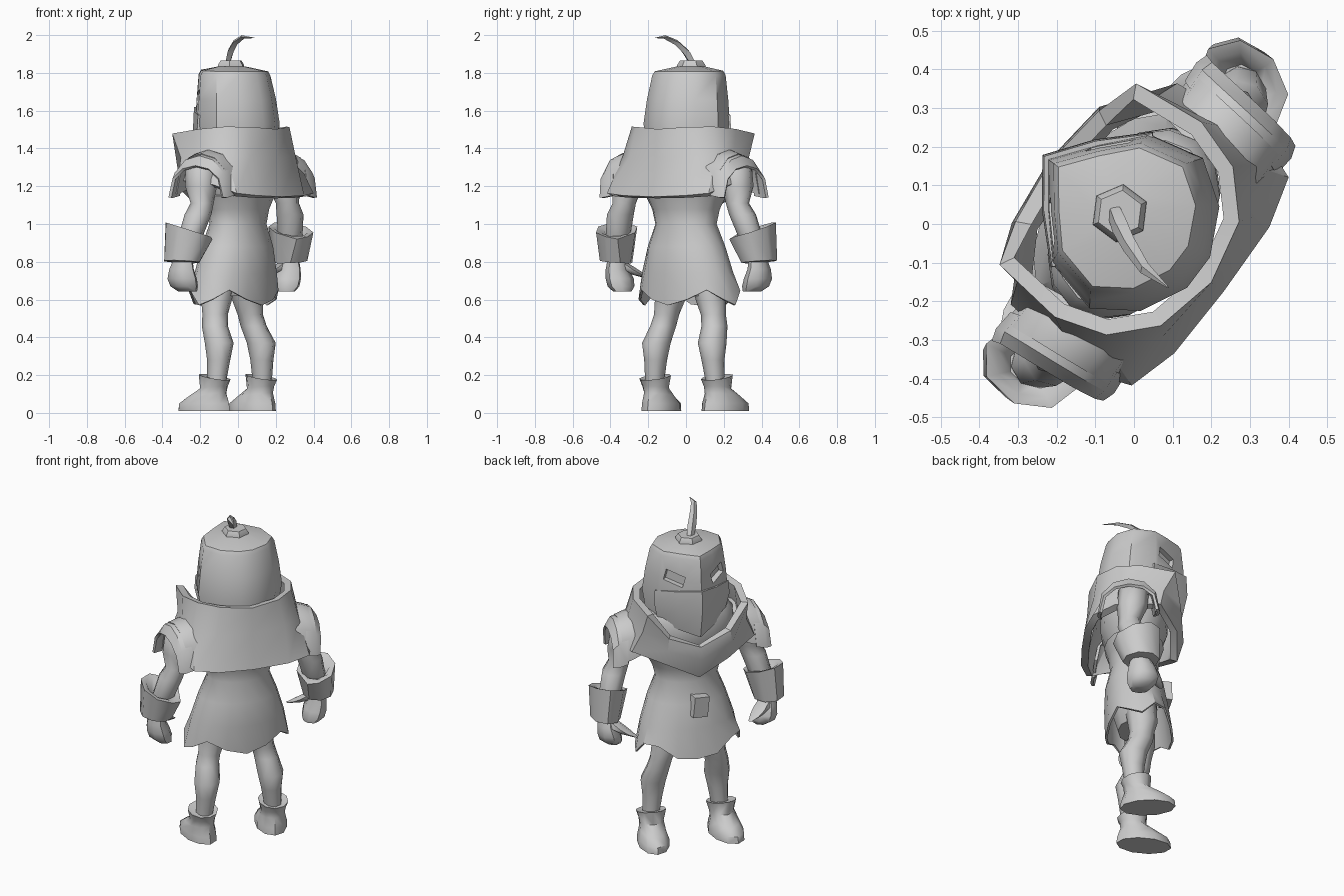
import bpy, bmesh, math
from mathutils import Vector, Matrix

if "Cube" in bpy.data.objects:
    bpy.data.objects.remove(bpy.data.objects["Cube"])

# Built facing -y, then the whole figure is turned to its resting direction
TURN = Matrix.Rotation(math.radians(-127), 4, 'Z')
GREY = bpy.data.materials.new("grey")
GREY.diffuse_color = (0.6, 0.6, 0.6, 1)
GREY.use_nodes = True
GREY.node_tree.nodes["Principled BSDF"].inputs["Base Color"].default_value = GREY.diffuse_color


def ring(cx, cy, z, rx, ry, n=10, rot=0.0, tilt=(0, 0)):
    """Ellipse of points; tilt raises z along x and y."""
    pts = []
    for i in range(n):
        a = 2 * math.pi * i / n
        x, y = rx * math.sin(a), -ry * math.cos(a)
        c, s = math.cos(rot), math.sin(rot)
        x, y = x * c - y * s, x * s + y * c
        pts.append((cx + x, cy + y, z + x * tilt[0] + y * tilt[1]))
    return pts


def loft(name, rows, closed=True, caps=True, side=1, thick=0, cutters=(), angle=35):
    """Skin successive rows of points, then finish the object."""
    bm = bmesh.new()
    vs = [[bm.verts.new((p[0] * side, p[1], p[2])) for p in r] for r in rows]
    n = len(rows[0])
    for a, b in zip(vs, vs[1:]):
        for i in range(n if closed else n - 1):
            j = (i + 1) % n
            bm.faces.new((a[i], a[j], b[j], b[i]))
    if closed and caps:
        bm.faces.new(vs[0])
        bm.faces.new(vs[-1])
    bmesh.ops.recalc_face_normals(bm, faces=bm.faces[:])
    me = bpy.data.meshes.new(name)
    bm.to_mesh(me)
    bm.free()
    ob = bpy.data.objects.new(name, me)
    bpy.context.collection.objects.link(ob)
    if thick:
        m = ob.modifiers.new("thickness", 'SOLIDIFY')
        m.thickness, m.offset = thick, 0
    for c in cutters:
        m = ob.modifiers.new("cut", 'BOOLEAN')
        m.object, m.operation, m.solver = c, 'DIFFERENCE', 'EXACT'
    if ob.modifiers:
        dg = bpy.context.evaluated_depsgraph_get()
        new = bpy.data.meshes.new_from_object(ob.evaluated_get(dg))
        ob.modifiers.clear()
        ob.data = new
    ob.data.materials.clear()
    ob.data.materials.append(GREY)
    bpy.ops.object.select_all(action='DESELECT')
    ob.select_set(True)
    bpy.context.view_layer.objects.active = ob
    bpy.ops.object.shade_smooth_by_angle(angle=math.radians(angle))
    return ob


def box(name, size, place, yaw=0, pitch=0):
    x, y, z = (s / 2 for s in size)
    rows = [[(-x, -y, h), (x, -y, h), (x, y, h), (-x, y, h)] for h in (-z, z)]
    m = Matrix.Translation(place) @ Matrix.Rotation(yaw, 4, 'Z') @ Matrix.Rotation(pitch, 4, 'Y')
    return loft(name, [[tuple(m @ Vector(p)) for p in r] for r in rows])


# Helmet: creased front, tapering to the crown, with cut eye slots
HALF = [(0, -.285), (.11, -.2), (.21, -.11), (.245, .04), (.17, .15), (.05, .21)]
PLAN = HALF + [(-x, y) for x, y in HALF[:0:-1]]


def helmet_row(z, k, dy=0.0, drop=0.0):
    return [(x * k, y * k + dy, z + drop * max(0, -y)) for x, y in PLAN]


slots = [box("eye_cutter", (.12, .09, .065), (s * .135, -.185, 1.668), s * .72, s * -.25) for s in (1, -1)]
loft("helmet", [helmet_row(1.38, .9), helmet_row(1.53, .995), helmet_row(1.66, .935, -.008),
                helmet_row(1.785, .845, -.02, .03), helmet_row(1.808, .79, -.02, .03),
                helmet_row(1.835, .3, -.04)], cutters=slots, angle=45)
for s in slots:
    bpy.data.objects.remove(s)

# Face guard: folded plate over the lower front of the helmet
GUARD = [(-.215, -.1), (-.11, -.207), (0, -.29), (.11, -.207), (.215, -.1)]
loft("face_guard", [[(x * k, y * k, z + dz * abs(x)) for x, y in GUARD]
                    for z, k, dz in ((1.33, .88, .25), (1.5, 1.0, 0), (1.62, .98, -.2))],
     closed=False, thick=.014, angle=25)

# Crown knob and curved plume
loft("crown_knob", [ring(0, -.046, 1.81, .077, .077, 6), ring(0, -.046, 1.842, .075, .075, 6),
                    ring(0, -.046, 1.865, .06, .06, 6)])
PLUME = [(.006, -.062, 1.855, .022), (.024, -.032, 1.91, .026), (.05, .02, 1.96, .022),
         (.075, .09, 1.99, .016), (.078, .17, 1.985, .002)]
loft("plume", [[(x - w, y, z), (x, y - w * .5, z + w * .6), (x + w, y, z), (x, y + w * .5, z - w * .5)]
               for x, y, z, w in PLUME])

# Torso under the mantle
loft("torso", [ring(0, 0, 1.1, .185, .13, 16), ring(0, 0, 1.24, .28, .185, 16),
               ring(0, 0, 1.38, .27, .19, 16), ring(0, 0, 1.42, .24, .17, 16)])

# Mantle: high collar at the back, cape behind, pointed bib in front
MANTLE = [  # rim, middle, hem from back centre to front centre
    [(0, .23, 1.5), (0, .24, 1.35), (0, .27, 1.14)],
    [(.16, .195, 1.51), (.19, .215, 1.35), (.2, .265, 1.145)],
    [(.255, .105, 1.51), (.29, .14, 1.35), (.325, .232, 1.155)],
    [(.295, -.02, 1.5), (.315, .02, 1.37), (.365, .12, 1.2)],
    [(.275, -.205, 1.48), (.285, -.14, 1.35), (.34, -.12, 1.23)],
    [(.17, -.23, 1.34), (.18, -.235, 1.27), (.17, -.21, 1.17)],
    [(0, -.25, 1.27), (0, -.255, 1.2), (0, -.22, 1.08)]]
half = [[Vector(p) for p in c] for c in MANTLE]
cols = half + [[Vector((-p.x, p.y, p.z)) for p in c] for c in half[-2:0:-1]]
loft("mantle", [[c[k] for c in cols] for k in range(3)], caps=False, thick=.042)

# Skirt: flared, with a stepped ragged hem
HEM = [.565, .575, .645, .645, .57, .6, .65, .6, .57]
hem = HEM + HEM[-2:0:-1]
skirt = [ring(0, cy, z, rx, ry, 16) for cy, z, rx, ry in
         ((0, 1.15, .23, .16), (0, 1.08, .192, .137), (0, 1.0, .172, .127),
          (-.005, .88, .22, .16), (-.015, .74, .265, .175))]
skirt.append([(x, y, z) for (x, y, _), z in zip(ring(0, -.03, 0, .3, .185, 16), hem)])
loft("skirt", skirt, caps=False, thick=.012)
loft("hips", [ring(0, 0, .62, .13, .09, 10), ring(0, 0, .76, .2, .13, 10), ring(0, 0, .92, .16, .11, 10)])
box("belt_pouch", (.09, .06, .12), (.02, -.175, .87), .15, .1)

for side, word in ((1, "left"), (-1, "right")):
    # Leg: thigh, knee, calf, ankle
    loft(word + "_leg", [ring(x, y, z, r, r * 1.05, 8) for x, y, z, r in
                         ((.1, -.03, .74, .085), (.135, -.04, .6, .08), (.155, -.035, .52, .066),
                          (.17, -.025, .46, .068), (.185, .015, .37, .075), (.19, .015, .28, .06),
                          (.2, .01, .17, .05))], side=side, angle=60)

    # Boot with toe turned out and an open slanted cuff
    loft(word + "_boot", [ring(x, y, z, rx, ry, 10, .15, (0, t)) for x, y, z, rx, ry, t in
                          ((.212, -.065, .01, .088, .155, 0), (.212, -.065, .05, .088, .15, 0),
                           (.21, -.045, .095, .074, .112, .1), (.205, -.005, .135, .07, .075, .1),
                           (.205, 0, .19, .085, .085, -.2), (.205, 0, .185, .06, .06, -.2))],
         side=side, angle=50)

    # Arm
    loft(word + "_arm", [ring(x, y, z, r, r, 8) for x, y, z, r in
                         ((.33, .02, 1.36, .05), (.345, .02, 1.32, .085), (.365, .03, 1.2, .085),
                          (.375, .045, 1.11, .062), (.405, .04, 1.05, .072), (.44, .015, .93, .065),
                          (.465, -.01, .8, .045))], side=side, angle=60)

    # Shoulder plates: two overlapping boxy arches
    for label, steps in (("upper", ((.25, .15, 1.2, .18), (.33, .155, 1.17, .215), (.385, .155, 1.16, .205))),
                         ("lower", ((.35, .16, 1.15, .22), (.405, .165, 1.14, .215), (.435, .155, 1.14, .165)))):
        arch = [[(x - .05 * (i / 6 - .5), .05 + w * math.cos(math.pi * (1 - i / 6)),
                  z + h * math.sin(math.pi * i / 6) ** .75)
                 for i in range(7)] for x, w, z, h in steps]
        loft(word + "_shoulder_plate_" + label, arch, closed=False, side=side, thick=.016)

    # Gauntlet cuff: thick flared rim dipping toward the inner back, hollow around the arm
    cuff = [ring(.475, -.015, .8, .05, .06, 8, .2), ring(.475, -.015, .8, .085, .103, 8, .2, (.1, 0)),
            ring(.452, .01, .97, .108, .132, 8, .2, (.2, -.25)),
            ring(.452, .01, .965, .08, .098, 8, .2, (.2, -.25)), ring(.455, .005, .92, .05, .055, 8, .2)]
    cuff[2][5] = (.37, .11, .92)
    loft(word + "_cuff", cuff, side=side, angle=50)

    # Fist, bent fingers and thumb
    loft(word + "_hand", [ring(x, y, z, rx, ry, 8) for x, y, z, rx, ry in
                          ((.467, -.01, .83, .042, .05), (.47, -.02, .76, .053, .075),
                           (.458, -.025, .71, .066, .088), (.446, -.02, .67, .066, .08),
                           (.43, -.01, .643, .045, .055))], side=side, angle=50)
    loft(word + "_thumb", [ring(x, y, z, r, r, 6) for x, y, z, r in
                           ((.46, -.04, .79, .042), (.42, -.07, .755, .046),
                            (.38, -.1, .73, .036), (.335, -.13, .71, .012))], side=side, angle=60)

# Turn the figure
for ob in bpy.context.collection.objects:
    ob.data.transform(TURN)
